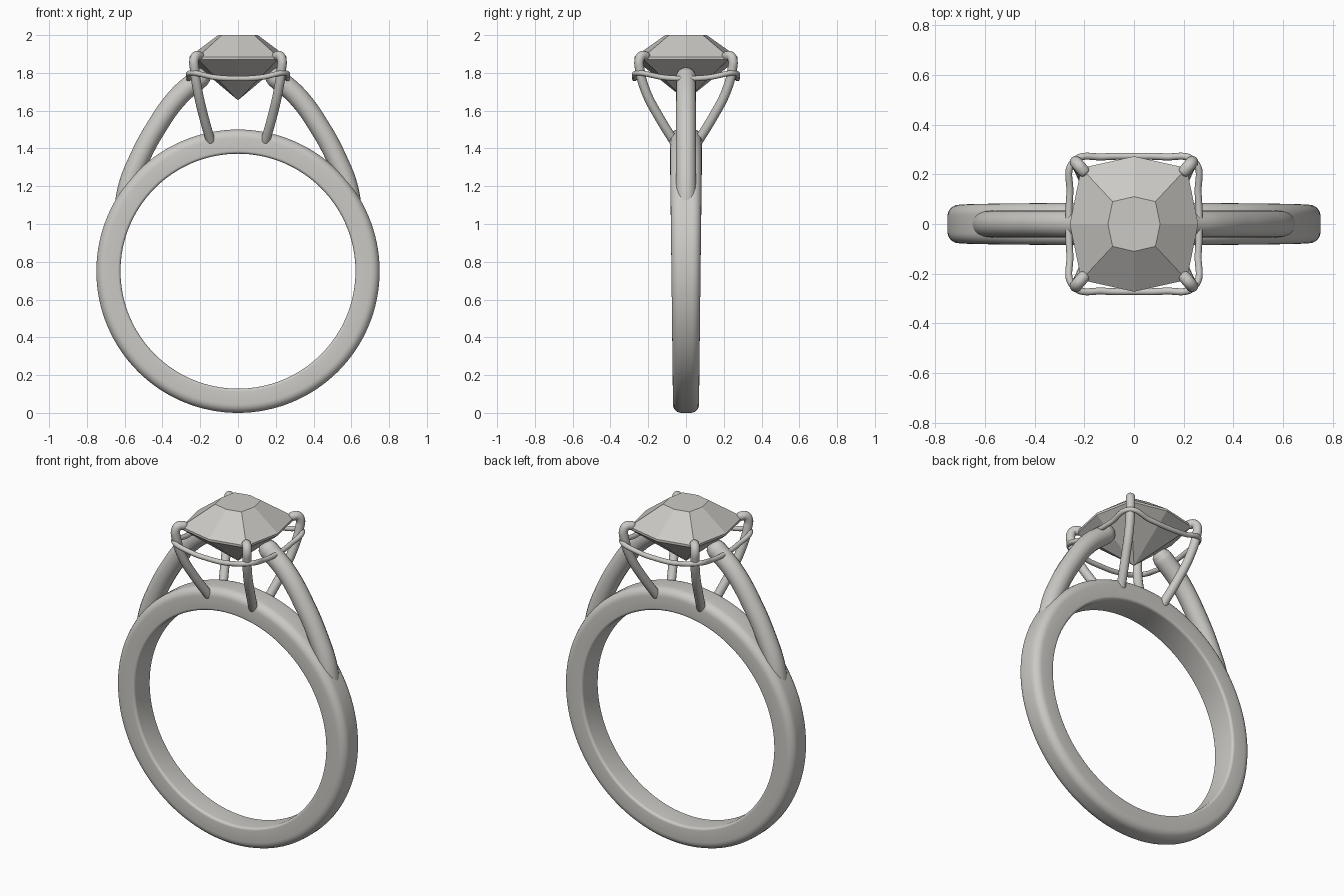
import bpy, bmesh
from math import sin, cos, pi, radians
from mathutils import Vector

cube = bpy.data.objects.get("Cube")
if cube:
    bpy.data.objects.remove(cube, do_unlink=True)


def make_material(name, rgb):
    mat = bpy.data.materials.new(name)
    mat.use_nodes = True
    mat.diffuse_color = (*rgb, 1)
    mat.node_tree.nodes["Principled BSDF"].inputs["Base Color"].default_value = (*rgb, 1)
    return mat


silver = make_material("pale grey", (0.6, 0.59, 0.56))


def link_mesh(name, bm):
    bmesh.ops.recalc_face_normals(bm, faces=bm.faces)
    mesh = bpy.data.meshes.new(name)
    bm.to_mesh(mesh)
    bm.free()
    obj = bpy.data.objects.new(name, mesh)
    bpy.context.collection.objects.link(obj)
    mesh.materials.append(silver)
    return obj


def activate(obj):
    bpy.ops.object.select_all(action='DESELECT')
    obj.select_set(True)
    bpy.context.view_layer.objects.active = obj


def wire(name, points, radius, closed=False):
    """Round tube through the points, with domed ends when it is open."""
    path = [(Vector(p), 1.0) for p in points]
    if not closed:
        for end in (0, -1):
            tip = path[end][0]
            out = (tip - path[1 if end == 0 else -2][0]).normalized()
            for a in (30, 60, 85):
                cap = (tip + out * radius * sin(radians(a)), cos(radians(a)))
                path.insert(0 if end == 0 else len(path), cap)
    curve = bpy.data.curves.new(name, 'CURVE')
    curve.dimensions = '3D'
    curve.bevel_depth = radius
    curve.bevel_resolution = 6
    curve.use_fill_caps = True
    spline = curve.splines.new('BEZIER')
    spline.resolution_u = 10
    spline.use_cyclic_u = closed
    spline.bezier_points.add(len(path) - 1)
    for bp, (co, scale) in zip(spline.bezier_points, path):
        bp.co = co
        bp.radius = scale
        bp.handle_left_type = bp.handle_right_type = 'AUTO'
    curve.materials.append(silver)
    obj = bpy.data.objects.new(name, curve)
    bpy.context.collection.objects.link(obj)
    activate(obj)
    bpy.ops.object.convert(target='MESH')
    bpy.ops.object.shade_smooth()
    return obj


# Band: rounded section swept round a circle, widening towards the top
def band_section():
    corners = [(0.622, -1, 0.015, 180), (0.75, -1, 0.045, 270),
               (0.75, 1, 0.045, 0), (0.622, 1, 0.015, 90)]
    for r, side, fillet, start in corners:
        cr = r + fillet if r < 0.7 else r - fillet
        for i in range(7):
            a = radians(start + i * 15)
            yield cr + fillet * cos(a), side, fillet * (1 - abs(sin(a)))


bm = bmesh.new()
rings = []
STEPS = 128
for i in range(STEPS):
    a = 2 * pi * i / STEPS
    half = 0.077 + 0.008 * sin(a)
    rings.append([bm.verts.new((r * cos(a), side * (half - inset), 0.75 + r * sin(a)))
                  for r, side, inset in band_section()])
for i, ring in enumerate(rings):
    nxt = rings[(i + 1) % STEPS]
    for j in range(len(ring)):
        k = (j + 1) % len(ring)
        bm.faces.new((ring[j], ring[k], nxt[k], nxt[j]))
band = link_mesh("band", bm)
activate(band)
bpy.ops.object.shade_smooth_by_angle(angle=radians(40))

# Shoulders sweeping up from the band to the stone
for side, word in ((1, "left"), (-1, "right")):
    wire(word + "_shoulder",
         [(side * x, 0, z) for x, z in
          ((0.605, 1.06), (0.58, 1.2), (0.525, 1.34), (0.44, 1.5), (0.315, 1.675), (0.2, 1.775))],
         0.054)

# Four claws that rise from the band and hook over the stone
for sx, wx in ((1, "left"), (-1, "right")):
    for sy, wy in ((-1, "front"), (1, "back")):
        wire(f"{wy}_{wx}_claw",
             [(sx * x, sy * y, z) for x, y, z in
              ((0.145, 0.065, 1.44), (0.182, 0.145, 1.57), (0.212, 0.212, 1.7),
               (0.23, 0.245, 1.82), (0.232, 0.247, 1.87), (0.222, 0.235, 1.89),
               (0.205, 0.215, 1.89))],
             0.025)

# Thin rail linking the claws, sagging between them
quarter = [(0.262, 0, 1.77), (0.258, 0.12, 1.776), (0.242, 0.252, 1.8), (0.12, 0.27, 1.776)]
rail = []
for turn in range(4):
    sx = 1 if turn in (0, 3) else -1
    sy = 1 if turn < 2 else -1
    if turn % 2 == 0:
        rail += [(sx * x, sy * y, z) for x, y, z in quarter]
    else:
        rail += [(0, sy * 0.272, 1.77)]
        rail += [(sx * x, sy * y, z) for x, y, z in reversed(quarter[1:])]
wire("claw_rail", rail, 0.014, closed=True)

# Cushion-cut stone: table, crown, thin girdle and pointed pavilion
bm = bmesh.new()


def outline(mid_x, mid_y, corner_x, corner_y, z):
    pts = []
    for i in range(8):
        a = i * pi / 4
        sx, sy = round(cos(a)), round(sin(a))
        x, y = (corner_x, corner_y) if i % 2 else (mid_x, mid_y)
        pts.append(bm.verts.new((sx * x, sy * y, z)))
    return pts


table = outline(0.105, 0.11, 0.086, 0.09, 2.0)
girdle_top = outline(0.258, 0.272, 0.212, 0.225, 1.885)
girdle_low = outline(0.258, 0.272, 0.212, 0.225, 1.872)
culet = bm.verts.new((0, 0, 1.655))
bm.faces.new(table)
for i in range(8):
    k = (i + 1) % 8
    for upper, lower in ((table, girdle_top), (girdle_top, girdle_low)):
        bm.faces.new((upper[i], upper[k], lower[k], lower[i]))
    bm.faces.new((girdle_low[i], girdle_low[k], culet))
link_mesh("stone", bm)
